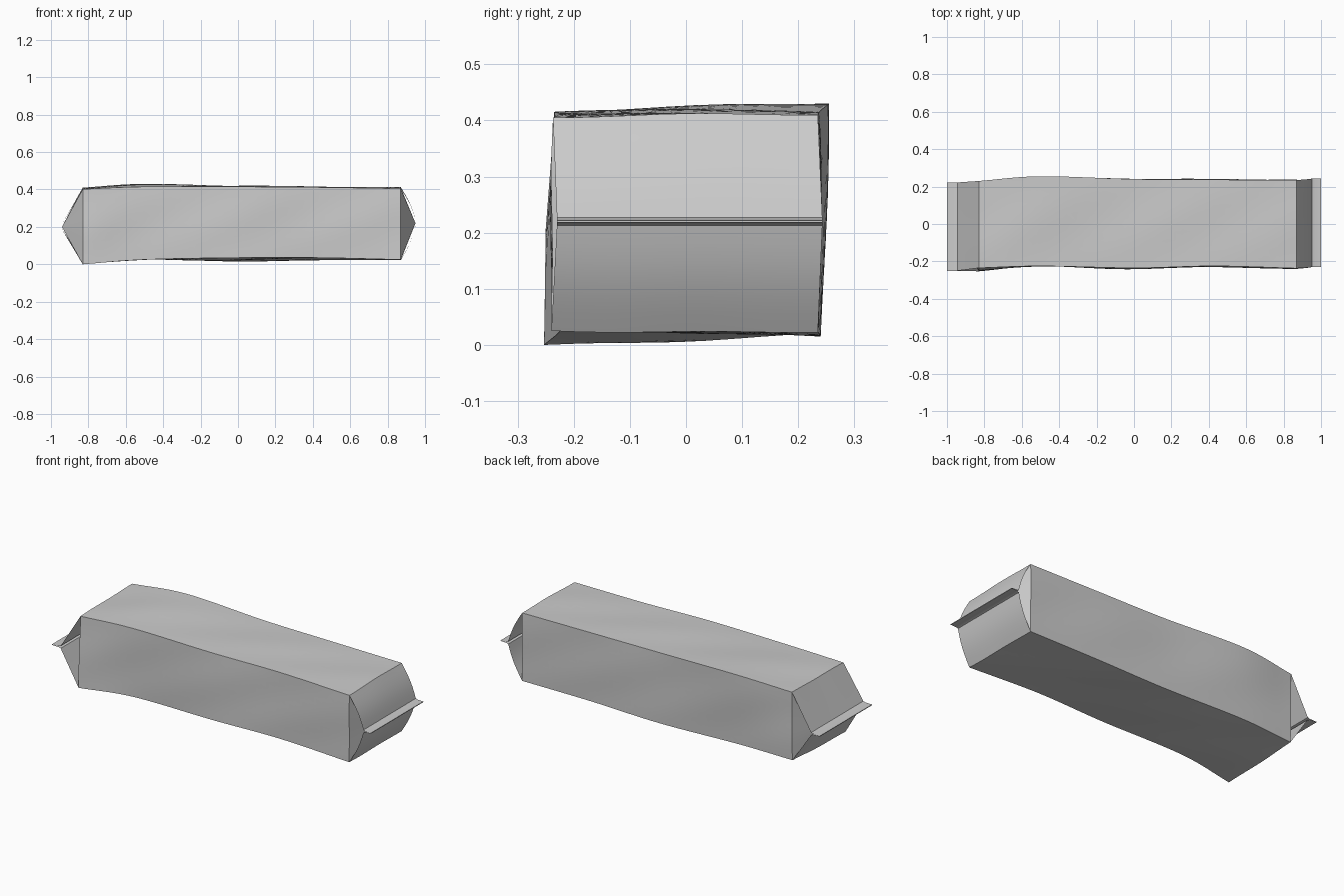
import bpy, bmesh, math
from mathutils import Vector as V

if "Cube" in bpy.data.objects:
    bpy.data.objects.remove(bpy.data.objects["Cube"])

STEPS, N = 10, 10          # steps per rail span, divisions across each side

def rail(pts):
    """Smooth curve through a few points."""
    p = [2 * pts[0] - pts[1]] + pts + [2 * pts[-1] - pts[-2]]
    out = []
    for i in range(1, len(p) - 2):
        for k in range(STEPS):
            t = k / STEPS
            a, b, c, d = p[i - 1:i + 3]
            out.append(0.5 * (2 * b + (c - a) * t + (2 * a - 5 * b + 4 * c - d) * t**2
                              + (3 * b - a - 3 * c + d) * t**3))
    return out + [pts[-1]]

def make_object(name, build):
    bm = bmesh.new()
    build(bm)
    bmesh.ops.remove_doubles(bm, verts=bm.verts, dist=1e-5)
    bmesh.ops.recalc_face_normals(bm, faces=bm.faces)
    me = bpy.data.meshes.new(name)
    bm.to_mesh(me)
    bm.free()
    ob = bpy.data.objects.new(name, me)
    bpy.context.collection.objects.link(ob)
    bpy.context.view_layer.objects.active = ob
    ob.select_set(True)
    bpy.ops.object.shade_smooth_by_angle(angle=math.radians(32))
    ob.select_set(False)

def grid(bm, rows):
    vs = [[bm.verts.new(p) for p in r] for r in rows]
    for r, q in zip(vs, vs[1:]):
        for j in range(len(r) - 1):
            bm.faces.new((r[j], r[j + 1], q[j + 1], q[j]))

# Four wavy corner edges of the packet, as (y, z) at each x station
XS = (-0.83, -0.5, 0.0, 0.43, 0.87)
CORNERS = (
    ((-.253, .0), (-.225, .025), (-.24, .035), (-.228, .035), (-.24, .025)),   # front bottom
    ((.225, .02), (.238, .028), (.24, .015), (.236, .022), (.235, .022)),      # back bottom
    ((.23, .41), (.255, .43), (.24, .418), (.237, .414), (.235, .41)),         # back top
    ((-.235, .402), (-.225, .415), (-.235, .415), (-.225, .412), (-.237, .405)))  # front top
rails = [rail([V((x, y, z)) for x, (y, z) in zip(XS, c)]) for c in CORNERS]
OUT = (V((0, 0, -1)), V((0, 1, 0)), V((0, 0, 1)), V((0, -1, 0)))

def side_row(side, i):
    """Points across one side at one station, with soft wrinkles."""
    a, b = rails[side][i], rails[(side + 1) % 4][i]
    row = []
    for j in range(N + 1):
        t = j / N
        w = math.sin(math.pi * t) * (0.002 + 0.003 * math.sin(9 * a.x + 5 * t + 2 * side))
        row.append(a.lerp(b, t) + OUT[side] * w)
    return row

# Long wrapped body
def body(bm):
    for side in range(4):
        grid(bm, [side_row(side, i) for i in range(len(rails[0]))])
make_object("wrapper_body", body)

# Folded ends: sloping panels, crimped fin and tucked-in side gussets
def folded_end(name, s, i, ridge_x, z, y0, y1, bow):
    def build(bm):
        for side, up in ((0, -1), (2, 1)):
            base = side_row(side, i)
            if side == 2:
                base.reverse()
            ridge = [V((s * ridge_x, y0 + (y1 - y0) * j / N, z + up * 0.007)) for j in range(N + 1)]
            rows = []
            for k in range(7):
                t = k / 6
                rows.append([a.lerp(b, t) + V((s * bow * math.sin(math.pi * t), 0, 0))
                             for a, b in zip(base, ridge)])
            grid(bm, rows)
            tip = [V((s, p.y, z + up * 0.002)) for p in ridge]
            mid = [V((s * (ridge_x + 0.012), p.y, z + up * 0.003)) for p in ridge]
            grid(bm, [ridge, mid, tip])
        grid(bm, [[V((s, y, z + u)) for y in (y0, y1)] for u in (-0.002, 0.002)])
        for side, y in ((1, y1 - 0.17), (3, y0 + 0.17)):
            base = side_row(side, i)
            apex = V((s * (ridge_x - 0.004), y, z))
            rows = [[p.lerp(apex, k / 6) for p in base] for k in range(6)]
            grid(bm, rows)
            a = bm.verts.new(apex)
            last = [bm.verts.new(p) for p in rows[-1]]
            for p, q in zip(last, last[1:]):
                bm.faces.new((p, q, a))
    make_object(name, build)

folded_end("left_folded_end", -1, 0, 0.945, 0.20, -0.25, 0.222, 0.0)
folded_end("right_folded_end", 1, -1, 0.953, 0.22, -0.23, 0.243, 0.010)
